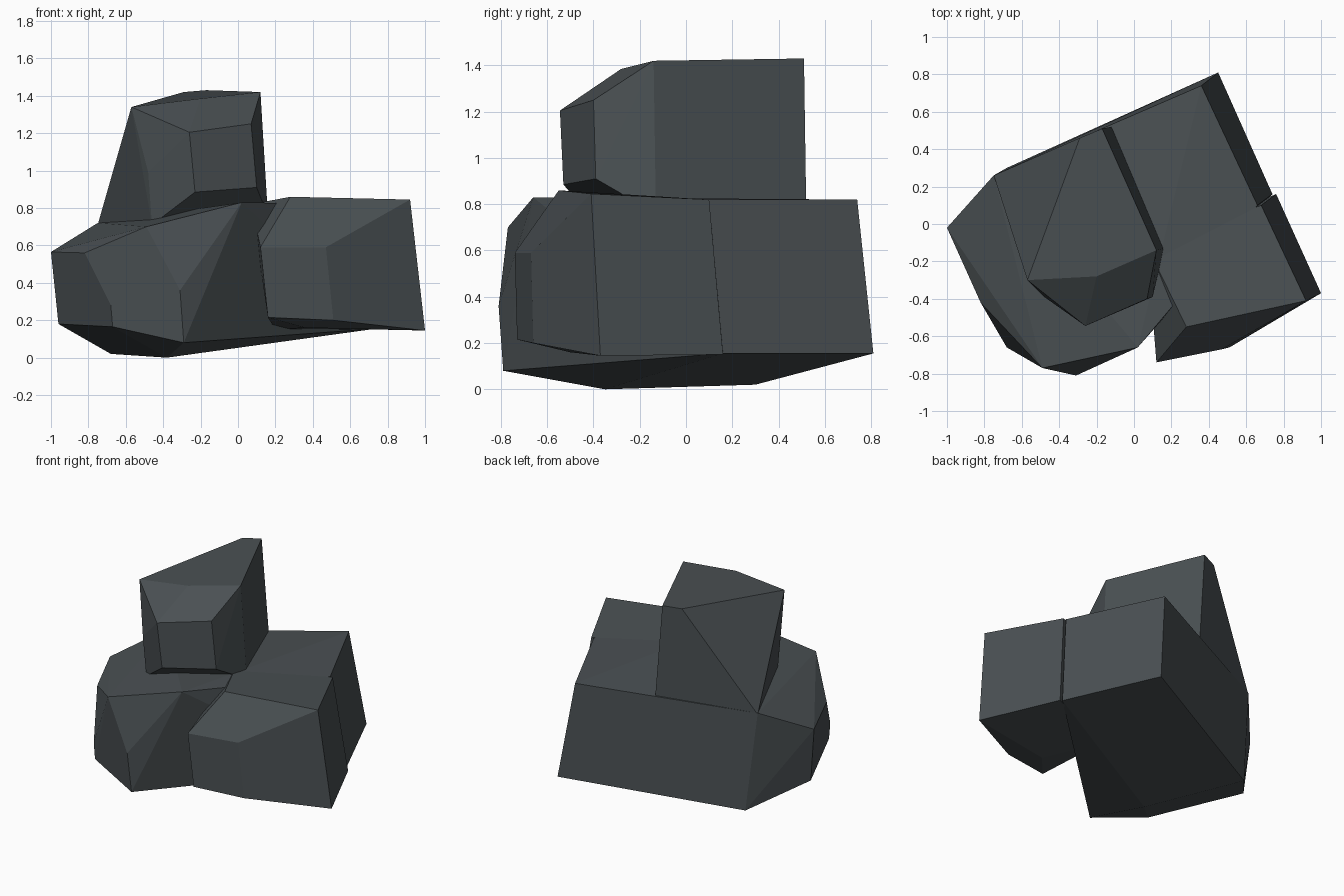
import bpy, bmesh

stone = bpy.data.materials.new("dark slate grey")
stone.diffuse_color = (0.068, 0.080, 0.086, 1.0)


def boulder(name, corners):
    """Chiselled flat-faced rock: convex hull around a few corner points."""
    bm = bmesh.new()
    for c in corners:
        bm.verts.new(c)
    res = bmesh.ops.convex_hull(bm, input=bm.verts)
    loose = [v for v in bm.verts if not v.link_faces]
    bmesh.ops.delete(bm, geom=loose, context='VERTS')
    # merge almost coplanar triangles into broad facets
    bmesh.ops.dissolve_limit(bm, angle_limit=0.05, verts=bm.verts, edges=bm.edges)
    bmesh.ops.recalc_face_normals(bm, faces=bm.faces)
    me = bpy.data.meshes.new(name)
    bm.to_mesh(me)
    bm.free()
    me.materials.append(stone)
    ob = bpy.data.objects.new(name, me)
    bpy.context.collection.objects.link(ob)
    return ob


# broad base rock
boulder("base_rock", [
    (0.36, 0.74, 0.82), (0.66, 0.10, 0.82), (0.02, -0.66, 0.83), (-0.75, 0.26, 0.72),
    (-0.46, -0.38, 0.74), (-0.49, -0.77, 0.70), (-0.31, -0.81, 0.36), (-0.29, -0.79, 0.08),
    (-0.82, -0.42, 0.56), (-1.00, -0.02, 0.565), (-0.96, -0.04, 0.18),
    (-0.68, -0.66, 0.28), (-0.67, -0.66, 0.165), (-0.68, 0.30, 0.02), (-0.38, -0.35, 0.0),
    (0.45, 0.81, 0.155), (0.74, 0.16, 0.155)])

# front right rock, sunk into the base
boulder("side_rock", [
    (0.92, -0.41, 0.845), (0.68, 0.10, 0.82), (0.07, -0.12, 0.82), (0.28, -0.55, 0.86),
    (0.12, -0.74, 0.59), (0.47, -0.67, 0.59), (0.16, -0.73, 0.215), (0.51, -0.66, 0.20),
    (1.00, -0.37, 0.145), (0.76, 0.16, 0.15), (0.36, -0.50, 0.16), (0.20, -0.10, 0.15)])

# upper rock resting on the base
boulder("top_rock", [
    (-0.57, -0.30, 1.34), (-0.29, 0.46, 1.42), (-0.17, 0.51, 1.43), (0.12, -0.14, 1.42),
    (-0.20, -0.28, 1.385), (-0.26, -0.545, 1.205), (0.07, -0.40, 1.25),
    (-0.48, -0.39, 0.99), (-0.46, -0.38, 0.71), (-0.23, -0.53, 0.885), (0.10, -0.39, 0.91),
    (0.16, -0.13, 0.76), (-0.12, 0.52, 0.76), (-0.75, 0.26, 0.71)])
